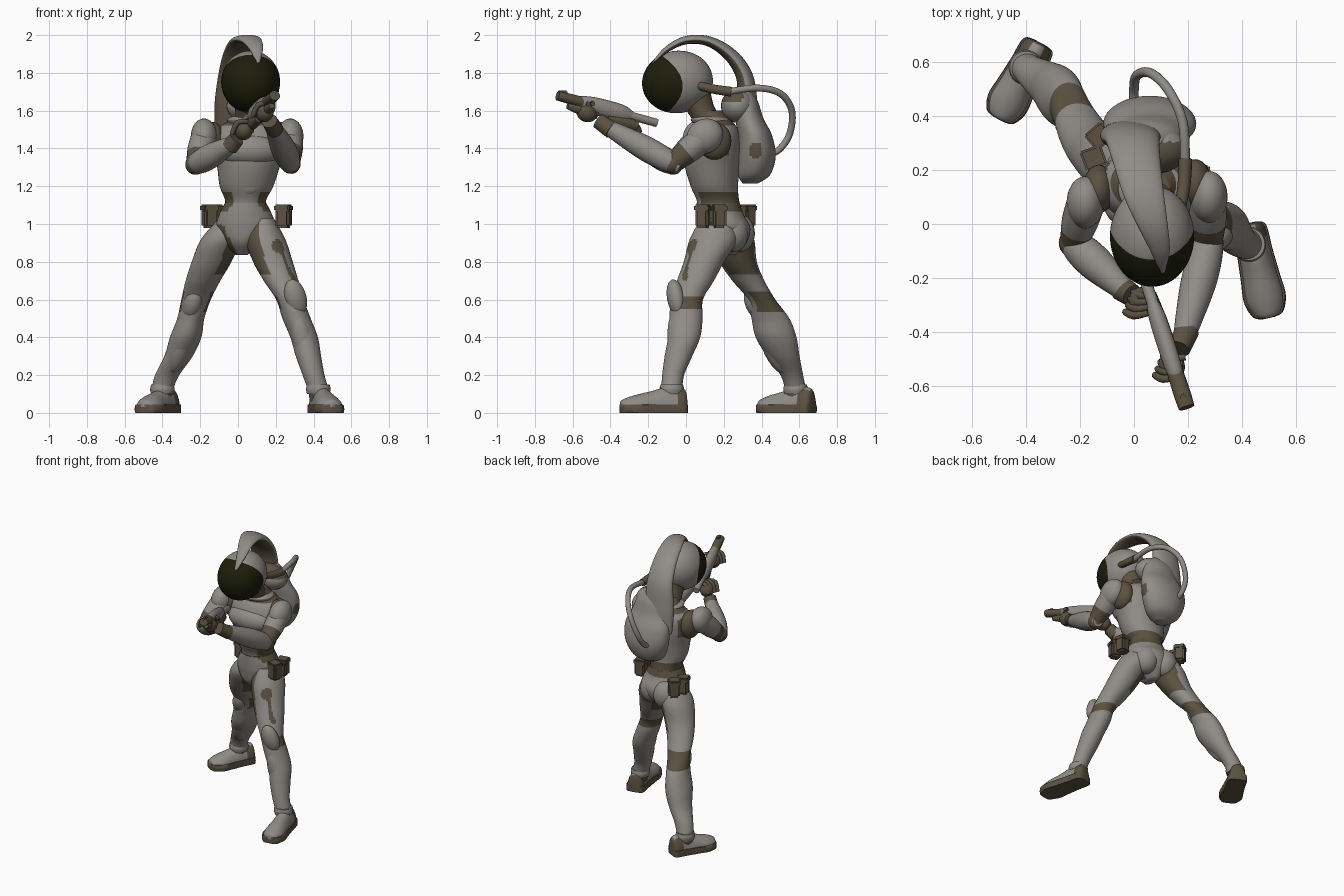
import bpy, bmesh, math
from mathutils import Vector as V, Matrix

if "Cube" in bpy.data.objects:
    bpy.data.objects.remove(bpy.data.objects["Cube"])

def mat(name, c):
    m = bpy.data.materials.new(name)
    m.diffuse_color = (*c, 1)
    m.use_nodes = True
    m.node_tree.nodes["Principled BSDF"].inputs["Base Color"].default_value = m.diffuse_color
    return m

MATS = [mat("armor_grey", (0.28, 0.263, 0.24)), mat("suit_brown", (0.105, 0.083, 0.052)),
        mat("visor_dark_olive", (0.012, 0.013, 0.003))]
GREY, BROWN, VISOR = 0, 1, 2

def finish(name, bm, colour=GREY, rule=None, angle=50):
    bmesh.ops.recalc_face_normals(bm, faces=bm.faces[:])
    bm.normal_update()
    for f in bm.faces:
        f.smooth = True
        f.material_index = int(rule(f.calc_center_median(), f.normal)) if rule else colour
    me = bpy.data.meshes.new(name)
    bm.to_mesh(me)
    bm.free()
    for m in MATS:
        me.materials.append(m)
    ob = bpy.data.objects.new(name, me)
    bpy.context.collection.objects.link(ob)
    bpy.context.view_layer.objects.active = ob
    ob.select_set(True)
    bpy.ops.object.shade_smooth_by_angle(angle=math.radians(angle))
    ob.select_set(False)
    return ob

def spline(rows, sub):
    """Catmull-Rom through rows of any length."""
    out = []
    for i in range(len(rows) - 1):
        p = [rows[max(i - 1, 0)], rows[i], rows[i + 1], rows[min(i + 2, len(rows) - 1)]]
        for k in range(sub):
            t = k / sub
            out.append([0.5 * (2 * b + (c - a) * t + (2 * a - 5 * b + 4 * c - d) * t * t
                        + (3 * b - a - 3 * c + d) * t ** 3) for a, b, c, d in zip(*p)])
    return out + [list(rows[-1])]

def loft(name, rows, colour=GREY, rule=None, flat=False, ref=(1, 0, 0), n=28, sub=6, clamp=None):
    """Elliptical sections (x, y, z, a, b); flat keeps the sections level."""
    rows = [r if len(r) == 5 else (*r, r[3]) for r in rows]
    s = spline(rows, sub)
    bm = bmesh.new()
    rings = []
    for i, (x, y, z, a, b) in enumerate(s):
        t = V((0, 0, 1)) if flat else (V(s[min(i + 1, len(s) - 1)][:3]) - V(s[max(i - 1, 0)][:3])).normalized()
        u = V(ref)
        u = (u - t * u.dot(t)).normalized()
        w = t.cross(u)
        ring = []
        for k in range(n):
            q = 2 * math.pi * k / n
            co = V((x, y, z)) + u * a * math.cos(q) + w * b * math.sin(q)
            if clamp:
                co.z = min(max(co.z, clamp[0]), clamp[1])
            ring.append(bm.verts.new(co))
        rings.append(ring)
    for r0, r1 in zip(rings, rings[1:]):
        for k in range(n):
            bm.faces.new((r0[k], r0[(k + 1) % n], r1[(k + 1) % n], r1[k]))
    bm.faces.new(rings[0])
    bm.faces.new(rings[-1])
    return finish(name, bm, colour, rule)

def ball(name, c, r, colour=GREY, rule=None, rot=(0, 0, 0), seg=28, cuts=()):
    bm = bmesh.new()
    bmesh.ops.create_uvsphere(bm, u_segments=seg, v_segments=seg // 2, radius=1)
    m = Matrix.Translation(c)
    for a, ax in zip(rot, "XYZ"):
        m = m @ Matrix.Rotation(math.radians(a), 4, ax)
    bm.transform(m @ Matrix.Diagonal((*r, 1)))
    for co, no in cuts:
        bmesh.ops.bisect_plane(bm, geom=bm.verts[:] + bm.edges[:] + bm.faces[:], plane_co=co, plane_no=no)
    return finish(name, bm, colour, rule)

def box(name, c, size, colour=BROWN, turn=0, bevel=0.012):
    bm = bmesh.new()
    bmesh.ops.create_cube(bm, size=1)
    bm.transform(Matrix.Translation(c) @ Matrix.Rotation(math.radians(turn), 4, 'Z') @ Matrix.Diagonal((*size, 1)))
    bmesh.ops.bevel(bm, geom=bm.edges[:], offset=bevel, segments=2, affect='EDGES')
    return finish(name, bm, colour, angle=35)

# torso, pelvis and neck
loft("torso", [(.04, .18, 1.04, .12, .12), (.04, .17, 1.12, .108, .112), (.045, .15, 1.2, .142, .125),
               (.055, .14, 1.3, .165, .145), (.06, .14, 1.4, .19, .15), (.06, .15, 1.49, .18, .13),
               (.06, .15, 1.55, .11, .09), (.065, .12, 1.6, .07, .07)], flat=True, sub=8, n=40,
     rule=lambda c, n: (c.z < 1.165 and n.y > -.75) or c.z > 1.525 or (abs(n.x) > .7 and c.z > 1.36))
ball("chest_plate", (.06, .065, 1.39), (.17, .1, .09), rot=(-8, 0, 0))
ball("abdomen_plate", (.05, .07, 1.22), (.08, .045, .075))
loft("pelvis", [(.02, .2, .835, .03, .06), (.025, .2, .9, .1, .12), (.04, .2, .98, .155, .14),
                (.04, .18, 1.05, .14, .125), (.04, .17, 1.11, .11, .115)], flat=True, sub=8, n=40,
     rule=lambda c, n: (c.z > 1.07 and n.y > -.75) or
     (n.y < 0 and c.z < 1.0 and abs(c.x - .025) > .03 + (c.z - .84) * .5))
for s, x, y in (("left", .1, .245), ("right", -.03, .28)):
    ball(s + "_hip_plate", (x, y, .95), (.085, .085, .1))
loft("neck", [(.065, .12, 1.54, .085, .08), (.065, .07, 1.62, .08, .08), (.065, .03, 1.7, .09, .1)], BROWN, flat=True)
loft("collar", [(.062, .135, 1.535, .115, .1), (.062, .13, 1.555, .12, .105), (.062, .125, 1.57, .09, .085)], flat=True)

# helmet cut along a lens-shaped visor edge
CUTS = []
for k in range(-4, 5):
    z = k * .037
    CUTS.append((V((0, -.018 - 4.2 * z * z, 1.73 + z)), V((0, 1, 8.4 * z)).normalized()))
ball("helmet", (.067, -.045, 1.752), (.156, .188, .165), rot=(9, 0, 0), seg=64, cuts=CUTS,
     rule=lambda c, n: VISOR if all((c - p).dot(q) < 0 for p, q in CUTS) else GREY)

# crest sweeping from the brow over to the back
loft("crest", [(.105, -.175, 1.85, .01, .008), (.098, -.1, 1.925, .035, .016), (.07, .0, 1.973, .055, .022),
               (.035, .12, 1.967, .075, .027), (.01, .235, 1.895, .088, .036), (-.005, .31, 1.78, .1, .045),
               (-.01, .325, 1.62, .115, .055), (.0, .34, 1.45, .12, .05)], n=40, sub=8,
     rule=lambda c, n: n.dot((V((c.x, .08, 1.68)) - c).normalized()) > .35)

# backpack with two lobes, hose and hose fitting
loft("backpack", [(.05, .34, 1.215, .05, .04), (.055, .36, 1.26, .12, .085), (.058, .375, 1.36, .165, .1),
                  (.058, .365, 1.47, .17, .09), (.055, .335, 1.56, .14, .075), (.05, .32, 1.65, .11, .06),
                  (.05, .31, 1.71, .05, .03)], flat=True, sub=8, n=48,
     rule=lambda c, n: n.x > .5 and ((c.z - 1.39) / .045) ** 2 + ((c.y - .37) / .035) ** 2 < 1)
ball("backpack_upper_lobe", (.07, .275, 1.625), (.13, .09, .09),
     rule=lambda c, n: n.z > .3 and n.y < .35)
loft("hose", [(.19, .22, 1.7, .018), (.18, .38, 1.72, .018), (.125, .5, 1.69, .018), (.06, .56, 1.6, .018),
              (.01, .55, 1.48, .018), (0, .5, 1.4, .018), (0, .45, 1.37, .018)], ref=(.9, .1, .3), n=16)
loft("hose_fitting", [(.17, .06, 1.735, .022), (.185, .14, 1.715, .024), (.19, .24, 1.7, .026)], BROWN, n=16)

# legs, with brown inner thighs, thigh stripe and knee joints
def leg_rule(side, low, high):
    def rule(c, n):
        inner = c.z > .73 and side * n.x < -.35
        mid = -.005 + ((c.z - .72) / .2) ** 2 * .07
        stripe = side > 0 and .7 < c.z < .9 and n.x > .5 and abs(c.y - mid) < .013
        knee = low < c.z < high and n.y > -.5
        spot = side > 0 and n.y < -.2 and ((c.z - .885) / .033) ** 2 + ((c.x - .207) / .03) ** 2 < 1
        return inner or stripe or knee or spot or c.z < .1
    return rule
loft("left_leg", [(.13, .16, 1.03, .06, .08), (.145, .145, .92, .105, .125), (.185, .095, .8, .105, .107),
                  (.228, .05, .7, .092, .098), (.275, .005, .6, .073, .085), (.31, 0, .5, .075, .088),
                  (.35, -.01, .4, .073, .085), (.373, -.04, .3, .067, .073), (.40, -.068, .2, .058, .058),
                  (.425, -.075, .12, .055, .055), (.43, -.075, .06, .05, .05)],
     flat=True, rule=leg_rule(1, .55, .62), n=64, sub=12)
loft("right_leg", [(-.04, .23, 1.03, .06, .08), (-.09, .24, .92, .105, .12), (-.14, .275, .8, .105, .1),
                   (-.185, .33, .7, .092, .085), (-.222, .4, .6, .078, .073), (-.25, .447, .5, .072, .1),
                   (-.277, .477, .4, .083, .108), (-.315, .515, .3, .075, .086), (-.375, .56, .2, .064, .06),
                   (-.4, .58, .12, .056, .055), (-.4, .58, .06, .05, .05)],
     flat=True, rule=leg_rule(-1, .53, .64), n=64, sub=12)
ball("left_knee_pad", (.305, -.055, .61), (.058, .045, .1), rot=(10, -15, 15))
ball("right_knee_pad", (-.24, .365, .575), (.05, .05, .09), rot=(25, 15, -20))
ball("left_shin_plate", (.352, -.05, .36), (.055, .045, .17), rot=(6, -15, 0))
ball("right_shin_plate", (-.3, .46, .36), (.06, .06, .17), rot=(22, 18, 0))

# boots: rounded upper, flat sole and ankle cuff
def boot(side, heel, toe, ankle):
    h, t = V((*heel, 0)), V((*toe, 0))
    d = (t - h).normalized()
    ref = d.cross(V((0, 0, 1)))
    prof = [(-.01, .02, .06), (.04, .055, .13), (.3, .06, .135), (.55, .066, .11), (.8, .072, .085),
            (.97, .05, .06), (1.01, .015, .04)]
    def rows(extra, hs):
        return [(*(h.lerp(t, s) + V((0, 0, .02))), w + extra, k * hs) for s, w, k in prof]
    loft(side + "_boot", rows(0, .85), ref=ref, clamp=(.03, .2),
         rule=lambda c, n: (c - h).dot(d) < .06 and c.z < .12)
    loft(side + "_sole", rows(.007, 1), BROWN, ref=ref, clamp=(0, .045))
    x, y = ankle
    loft(side + "_ankle_cuff", [(x, y, .1, .06), (x, y, .125, .065), (x, y, .15, .06)], flat=True)
boot("left", (.425, .0), (.5, -.345), (.425, -.075))
boot("right", (-.35, .67), (-.5, .39), (-.4, .58))

# belt pouches
for i, (x, y, a) in enumerate([(.24, .09, -15), (.245, .175, 10), (-.15, .245, 20), (-.13, .325, 40)]):
    box(f"pouch_{i}", (x, y, 1.04), (.075, .07, .12), turn=a, bevel=.012)
    box(f"pouch_flap_{i}", (x, y, 1.085), (.083, .078, .035), turn=a, bevel=.007)

# arms: shoulder cap, upper arm, elbow, forearm, cuff and hand
def arm(side, sh, el, wr, hand, sx, bare):
    S, E, W, H = map(V, (sh, el, wr, hand))
    loft(side + "_upper_arm", [(*S, .07), (*S.lerp(E, .5), .068), (*E, .05)], ref=(0, .3, 1),
         rule=lambda c, n: (c - E).length < bare)
    ball(side + "_shoulder_cap", S + V((sx * .005, -.01, -.005)), (.07, .1, .09), rot=(35, 0, 0))
    ball(side + "_shoulder_joint", S + V((-sx * .045, .04, -.03)), (.06, .09, .1), BROWN)
    ball(side + "_elbow", E, (.054, .054, .054), BROWN)
    loft(side + "_forearm", [(*E.lerp(W, -.12), .035), (*E.lerp(W, .08), .06), (*E.lerp(W, .4), .066),
                             (*E.lerp(W, .75), .053), (*W, .04)], ref=(0, .3, 1))
    loft(side + "_cuff", [(*W.lerp(H, -.25), .046), (*W.lerp(H, .4), .042)], BROWN, ref=(0, .3, 1))
    ball(side + "_hand", H, (.048, .058, .05), BROWN, rot=(-25, 0, 15))
    for i in range(4):
        p = H + V((-.02 + .01 * i, -.035 + .024 * i, .012))
        loft(f"{side}_finger_{i}", [(*(p + V((-.042, 0, -.03))), .013), (*(p + V((-.012, -.014, .03))), .015),
                                    (*(p + V((.04, -.005, .035))), .012)], BROWN, ref=(0, 1, 0), n=10, sub=3)
arm("left", (.272, .11, 1.47), (.278, -.07, 1.32), (.185, -.42, 1.515), (.14, -.525, 1.59), 1, .11)
arm("right", (-.175, .09, 1.47), (-.225, -.07, 1.315), (-.03, -.25, 1.425), (.03, -.29, 1.495), -1, .095)

# long gun along a sloping axis
A, B = V((.025, -.155, 1.535)), V((.195, -.68, 1.68))
def gun(name, prof, colour, drop=0, n=12):
    loft(name, [(*(A.lerp(B, s) - V((0, 0, drop))), a, b) for s, a, b in prof], colour, n=n, sub=3)
gun("gun_stock_tube", [(0, .022, .022), (.35, .022, .022)], GREY)
gun("gun_body", [(.25, .02, .025), (.36, .032, .045), (.6, .034, .046), (.75, .03, .035), (.8, .02, .022)], GREY)
gun("gun_barrel", [(.74, .03, .03), (.9, .032, .027), (1.0, .03, .026)], BROWN)
gun("gun_underbarrel", [(.6, .024, .028), (.8, .024, .026), (.9, .016, .016)], BROWN, drop=.04)
gun("gun_receiver", [(.2, .024, .03), (.35, .03, .036), (.5, .022, .025)], BROWN, drop=.045)
box("gun_sight", A.lerp(B, .95) + V((0, 0, .022)), (.022, .05, .022), turn=18, bevel=.005)
g = A.lerp(B, .3)
loft("gun_grip", [(*g, .02, .026), (*(g + V((-.01, .02, -.09))), .018, .024)], BROWN)
